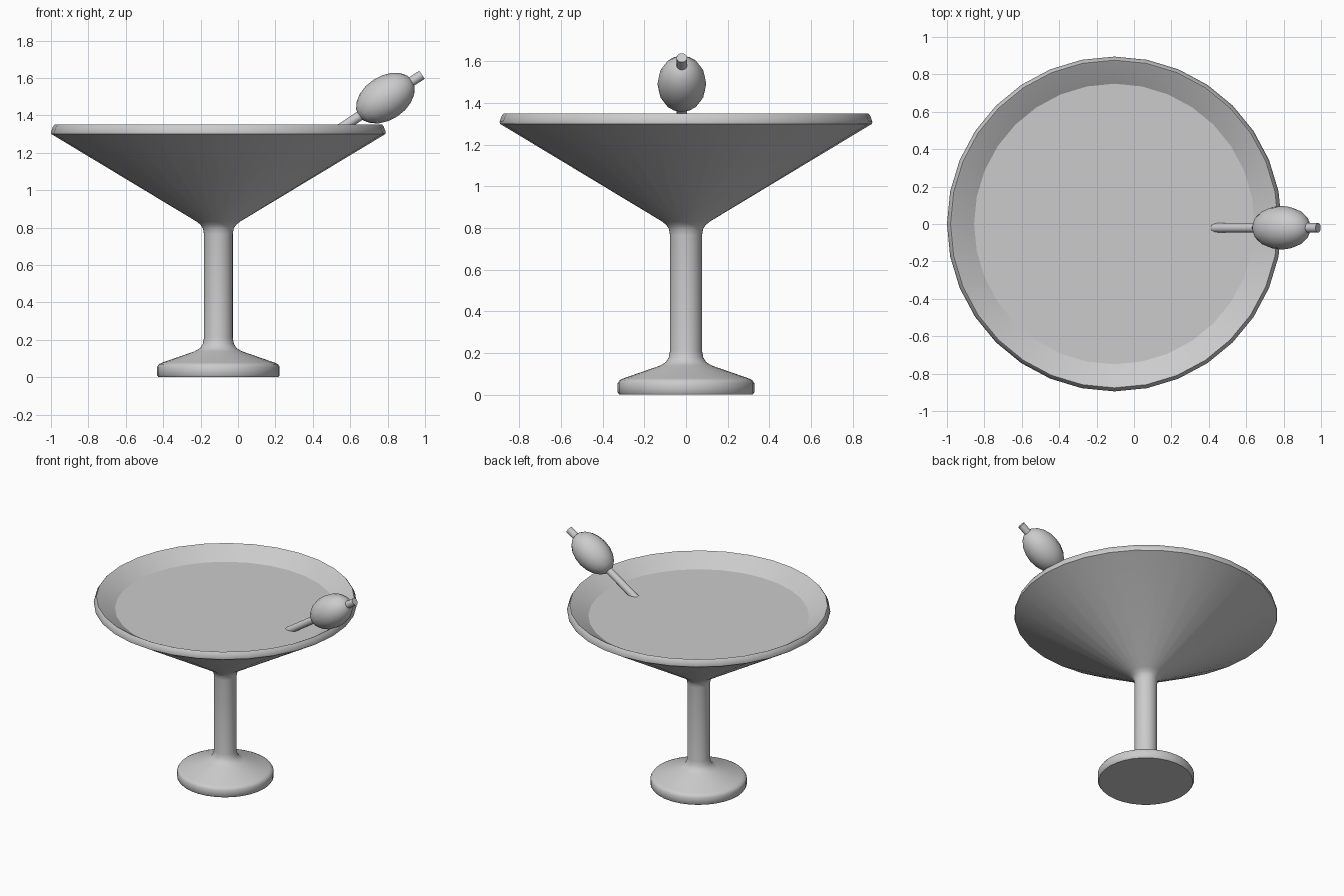
import bpy, bmesh
from math import atan2, cos, sin, pi, radians
from mathutils import Matrix, Vector

if "Cube" in bpy.data.objects:
    bpy.data.objects.remove(bpy.data.objects["Cube"])

SEGMENTS = 32
AXIS_X = -0.105          # glass axis
LIQUID_Z, LIQUID_R = 1.268, 0.75

grey = bpy.data.materials.new("plain grey")
grey.use_nodes = True
colour = (0.6, 0.6, 0.6, 1)
grey.diffuse_color = colour
grey.node_tree.nodes["Principled BSDF"].inputs["Base Color"].default_value = colour


def finish(name, bm, sharp=40):
    """Turn a bmesh into a smooth-shaded object with the grey material."""
    bmesh.ops.recalc_face_normals(bm, faces=bm.faces)
    mesh = bpy.data.meshes.new(name)
    bm.to_mesh(mesh)
    bm.free()
    obj = bpy.data.objects.new(name, mesh)
    bpy.context.collection.objects.link(obj)
    mesh.materials.append(grey)
    bpy.ops.object.select_all(action="DESELECT")
    obj.select_set(True)
    bpy.context.view_layer.objects.active = obj
    bpy.ops.object.shade_smooth_by_angle(angle=radians(sharp))
    return obj


def lathe(name, profile):
    """Spin (radius, height) points around z, closing both ends."""
    bm = bmesh.new()
    rings = [[bm.verts.new((r * cos(2 * pi * i / SEGMENTS), r * sin(2 * pi * i / SEGMENTS), z))
              for i in range(SEGMENTS)] for r, z in profile]
    for low, high in zip(rings, rings[1:]):
        for i in range(SEGMENTS):
            j = (i + 1) % SEGMENTS
            bm.faces.new((low[i], low[j], high[j], high[i]))
    bm.faces.new(rings[0])
    bm.faces.new(rings[-1])
    obj = finish(name, bm)
    obj.location.x = AXIS_X
    return obj


# Glass: foot, stem, outer cone, rim, then the inner cone
lathe("glass", [
    (0.32, 0), (0.328, 0.01), (0.328, 0.055), (0.318, 0.07), (0.3, 0.078),
    (0.125, 0.139), (0.098, 0.155), (0.083, 0.178), (0.077, 0.21),
    (0.077, 0.765), (0.082, 0.795), (0.095, 0.815), (0.118, 0.833),
    (0.893, 1.3), (0.895, 1.31), (0.885, 1.338), (0.876, 1.35), (0.866, 1.345),
    (LIQUID_R, LIQUID_Z), (0.06, 0.86),
])

# Drink: shallow disc touching the inner wall
lathe("drink_surface", [(LIQUID_R - 0.012, LIQUID_Z - 0.008), (LIQUID_R, LIQUID_Z)])

# Garnish: a pick running through an olive and dipping into the drink
top = Vector((0.984, -0.02, 1.617))
bottom = Vector((0.36, -0.02, 1.205))
direction = top - bottom
tilt = Matrix.Rotation(pi / 2 - atan2(direction.z, direction.x), 4, "Y")

bm = bmesh.new()
bmesh.ops.create_cone(bm, cap_ends=True, segments=12, radius1=0.026, radius2=0.026,
                      depth=direction.length,
                      matrix=Matrix.Translation((top + bottom) / 2) @ tilt)
finish("olive_pick", bm)

bm = bmesh.new()
bmesh.ops.create_uvsphere(bm, u_segments=16, v_segments=10, radius=1,
                          matrix=Matrix.Translation((0.788, -0.02, 1.492)) @ tilt
                          @ Matrix.Diagonal((0.117, 0.117, 0.172, 1)))
finish("olive", bm, 60)
